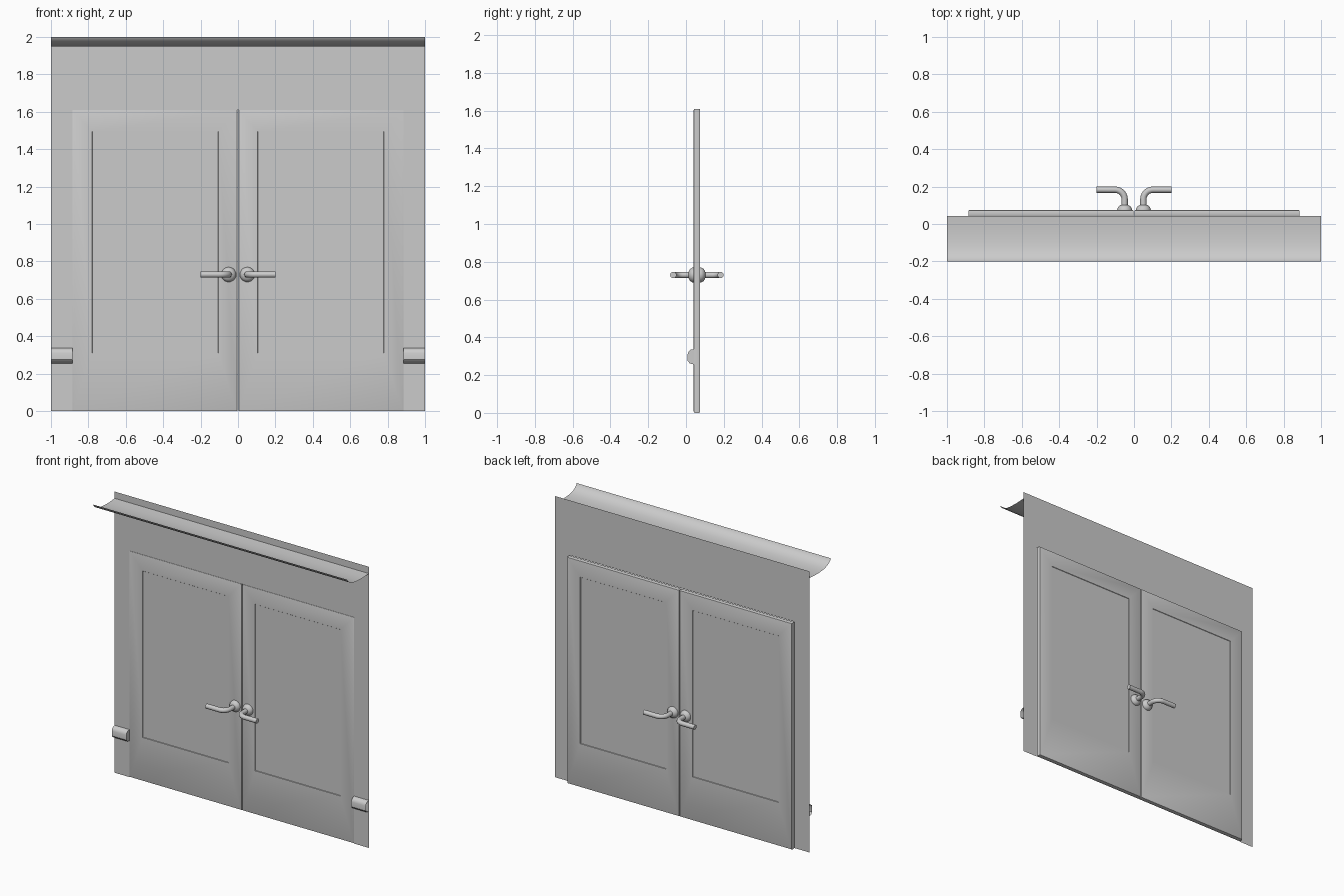
import bpy, bmesh, math

if "Cube" in bpy.data.objects:
    bpy.data.objects.remove(bpy.data.objects["Cube"])

WALL_Y = 0.042
MID_Y = 0.058
DOOR_W, DOOR_H = 0.885, 1.61


def finish(bm, name, smooth=True):
    mesh = bpy.data.meshes.new(name)
    bm.to_mesh(mesh)
    bm.free()
    ob = bpy.data.objects.new(name, mesh)
    bpy.context.collection.objects.link(ob)
    if smooth:
        bpy.context.view_layer.objects.active = ob
        ob.select_set(True)
        bpy.ops.object.shade_smooth_by_angle(angle=math.radians(40))
        ob.select_set(False)
    return ob


def strip(name, profile, x0, x1, cap_at=None):
    """Extrude an open (y, z) profile along x."""
    bm = bmesh.new()
    a = [bm.verts.new((x0, y, z)) for y, z in profile]
    b = [bm.verts.new((x1, y, z)) for y, z in profile]
    for i in range(len(profile) - 1):
        bm.faces.new((a[i], b[i], b[i + 1], a[i + 1]))
    if cap_at is not None:
        bm.faces.new(a if cap_at == x0 else b)
    return finish(bm, name)


# thin wall with a doorway opening
bm = bmesh.new()
xs, zs = (-1, -DOOR_W, DOOR_W, 1), (0, DOOR_H, 2)
grid = [[bm.verts.new((x, WALL_Y, z)) for x in xs] for z in zs]
for r in range(2):
    for c in range(3):
        if (r, c) != (0, 1):
            bm.faces.new((grid[r][c], grid[r][c + 1], grid[r + 1][c + 1], grid[r + 1][c]))
finish(bm, "wall", False)

# open cove moulding along the top of the wall
cove = [(WALL_Y, 1.952), (-0.02, 1.947), (-0.08, 1.948), (-0.125, 1.953),
        (-0.16, 1.963), (-0.183, 1.977), (-0.195, 1.99), (-0.2, 2.0)]
strip("crown_moulding", cove, -1, 1)

# short chair rails beside the doorway
rail = [(WALL_Y, 0.338), (0.026, 0.335), (0.014, 0.325), (0.009, 0.31),
        (0.009, 0.275), (0.02, 0.262), (WALL_Y, 0.256)]
strip("chair_rail_right", rail, DOOR_W, 1, DOOR_W)
strip("chair_rail_left", rail, -1, -DOOR_W, -DOOR_W)


def door_leaf(name, s):
    bm = bmesh.new()
    bmesh.ops.create_cube(bm, size=1)
    x0, x1 = 0.002, DOOR_W
    for v in bm.verts:
        v.co.x = s * (x0 + x1) / 2 + v.co.x * (x1 - x0)
        v.co.y = MID_Y + v.co.y * 0.034
        v.co.z = (v.co.z + 0.5) * DOOR_H
    # rounded rims on both faces
    rims = [e for e in bm.edges if abs(e.verts[0].co.y - e.verts[1].co.y) < 1e-5]
    bmesh.ops.bevel(bm, geom=rims, offset=0.007, segments=2, profile=0.5, affect='EDGES')
    # shallow recessed panel on both faces
    bm.normal_update()
    for f in [f for f in bm.faces if abs(f.normal.y) > 0.99 and f.calc_area() > 0.5]:
        bmesh.ops.inset_region(bm, faces=[f], thickness=0.098)
        for v in f.verts:
            v.co.z = 1.495 if v.co.z > 0.8 else 0.31
            v.co.x = s * (0.78 if abs(v.co.x) > 0.44 else 0.105)
        bmesh.ops.inset_region(bm, faces=[f], thickness=0.003, depth=-0.003)
    finish(bm, name)


def rosette(name, x, side):
    """Small turned dome on the door face."""
    bm = bmesh.new()
    prof = [(0.04, 0.0), (0.039, 0.008), (0.034, 0.017), (0.026, 0.024), (0.017, 0.028)]
    n = 20
    rings = []
    for r, d in prof:
        rings.append([bm.verts.new((x + r * math.cos(2 * math.pi * i / n),
                                    MID_Y + side * (0.016 + d),
                                    0.73 + r * math.sin(2 * math.pi * i / n))) for i in range(n)])
    for a, b in zip(rings, rings[1:]):
        for i in range(n):
            bm.faces.new((a[i], a[(i + 1) % n], b[(i + 1) % n], b[i]))
    bmesh.ops.recalc_face_normals(bm, faces=bm.faces)
    finish(bm, name)


def lever(name, s, side):
    """Bent tube: straight out from the door, then sideways."""
    path = [(0.05, 0.02), (0.05, 0.075)]
    for i in range(1, 7):
        t = math.pi / 2 * i / 6
        path.append((0.1 - 0.05 * math.cos(t), 0.075 + 0.05 * math.sin(t)))
    path.append((0.2, 0.125))
    cu = bpy.data.curves.new(name, 'CURVE')
    cu.dimensions = '3D'
    cu.bevel_depth = 0.017
    cu.bevel_resolution = 3
    cu.use_fill_caps = True
    sp = cu.splines.new('POLY')
    sp.points.add(len(path) - 1)
    for p, (x, d) in zip(sp.points, path):
        p.co = (s * x, MID_Y + side * d, 0.73, 1)
    ob = bpy.data.objects.new(name, cu)
    bpy.context.collection.objects.link(ob)


# two door leaves, each with a handle on both faces
for s, lr in ((-1, "left"), (1, "right")):
    door_leaf("door_" + lr, s)
    for side, fb in ((-1, "front"), (1, "back")):
        rosette(f"handle_base_{lr}_{fb}", s * 0.05, side)
        lever(f"handle_lever_{lr}_{fb}", s, side)
